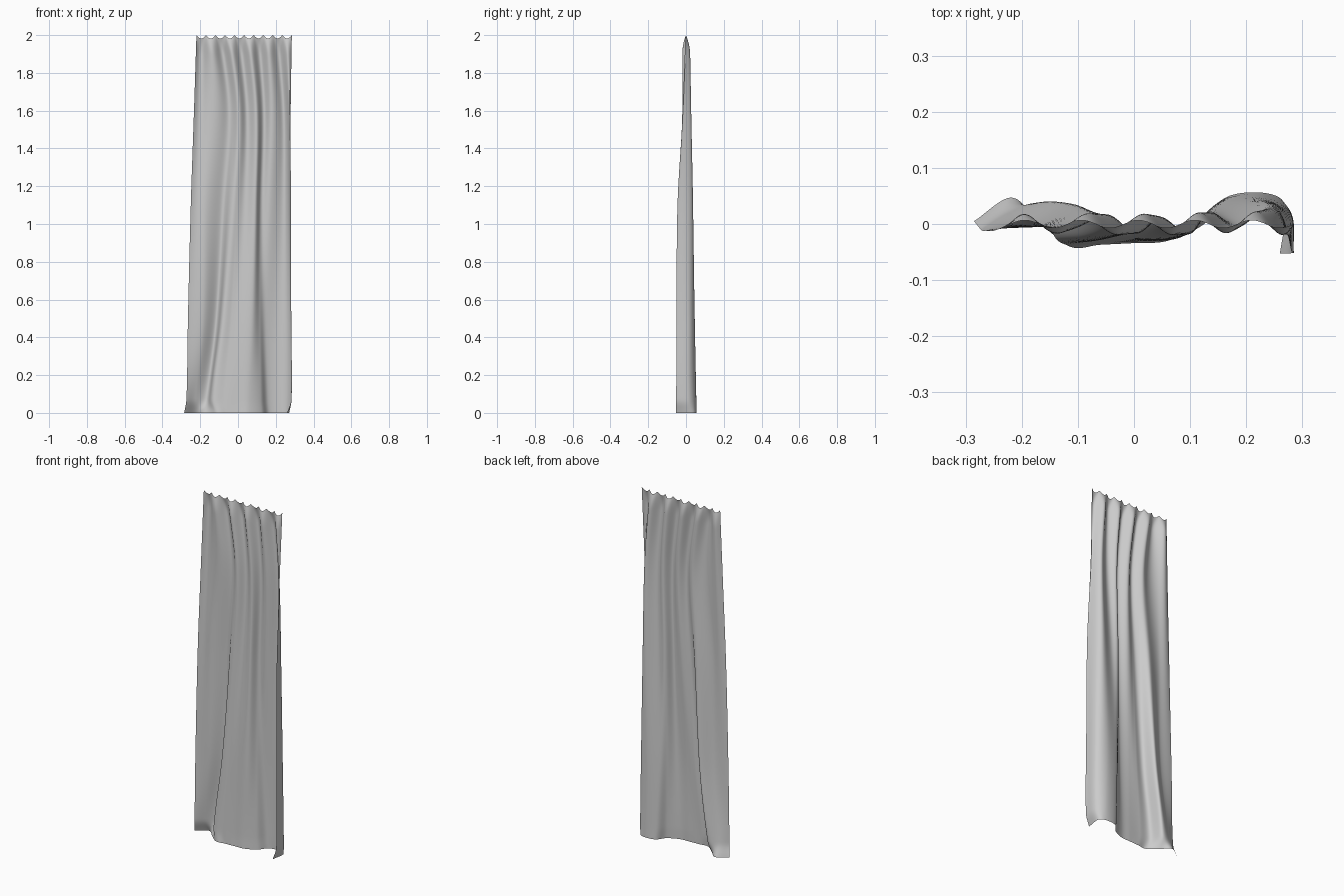
import bpy, bmesh, math
from mathutils import Vector

if "Cube" in bpy.data.objects:
    bpy.data.objects.remove(bpy.data.objects["Cube"])

NU, NV = 160, 70

# Plan outlines of the cloth (x, y) from left edge to right edge, keyed by height
OUTLINES = {
    0.0: [(-.285, .005), (-.22, .047), (-.175, .01), (-.115, -.04), (-.06, -.037), (0, -.034),
          (.06, -.03), (.125, .0), (.165, .048), (.235, .055), (.27, .03), (.26, -.053)],
    0.07: [(-.273, -.01), (-.225, .02), (-.165, .035), (-.135, -.03), (-.07, -.035), (0, -.032),
           (.06, -.028), (.12, .0), (.16, .045), (.235, .053), (.28, .02), (.282, -.052)],
    0.5: [(-.265, -.012), (-.185, -.002), (-.115, .038), (-.085, -.025), (-.035, -.022), (.01, -.027),
          (.075, -.024), (.115, .005), (.15, .035), (.22, .045), (.275, .02), (.282, -.05)],
    1.1: [(-.25, -.012), (-.18, -.008), (-.09, .028), (-.045, -.015), (-.005, -.008), (.04, -.012),
          (.09, -.012), (.12, .008), (.16, .02), (.225, .03), (.268, .015), (.28, -.045)],
    1.6: [(-.233, -.006), (-.17, -.003), (-.08, .012), (-.03, -.003), (.01, -.002), (.05, -.003),
          (.095, -.003), (.13, .005), (.17, .01), (.225, .013), (.262, .008), (.279, -.016)],
}
LEFT, RIGHT = -.22, .285
top = [(LEFT + (RIGHT - LEFT) * i / 11, 0) for i in range(12)]


def spline(ts, ps, t):
    """Smooth curve through points ps at parameters ts."""
    i = max(k for k in range(len(ts) - 1) if ts[k] <= t + 1e-9)

    def slope(k):
        a, b = max(k - 1, 0), min(k + 1, len(ts) - 1)
        return (ps[b] - ps[a]) / (ts[b] - ts[a])
    h = ts[i + 1] - ts[i]
    s = (t - ts[i]) / h
    return (ps[i] * (2*s**3 - 3*s**2 + 1) + slope(i) * h * (s**3 - 2*s**2 + s)
            + ps[i + 1] * (3*s**2 - 2*s**3) + slope(i + 1) * h * (s**3 - s**2))


keys = list(OUTLINES.items()) + [(2.0, top)]
heights = [k for k, _ in keys]
columns = [[Vector(row[i]) for _, row in keys] for i in range(12)]
params = [i / 11 for i in range(12)]

bm = bmesh.new()
grid = []
for j in range(NV + 1):
    # Rows are closer together near the hem and the heading
    v = j / NV
    z = 2 * (v - math.sin(4 * math.pi * v) / (4 * math.pi) * .0 - math.sin(2 * math.pi * v) * .09)
    outline = [spline(heights, c, z) for c in columns]
    # Pleats: pinched at the hooks, fullest just below, fading downwards
    amp = .019 * min(1, max(0, (z - .15) / 1.75)) ** 1.3
    pinch = max(0, (z - 1.9) / .1)
    amp *= 1 - .65 * pinch ** 2
    row = []
    for i in range(NU + 1):
        u = i / NU
        p = spline(params, outline, u)
        wave = math.sin(10 * math.pi * u)
        # Heading sags between hooks
        sag = .018 * abs(wave) * pinch
        row.append(bm.verts.new((p.x, p.y + amp * wave, z - sag)))
    grid.append(row)
for j in range(NV):
    for i in range(NU):
        bm.faces.new((grid[j][i], grid[j][i + 1], grid[j + 1][i + 1], grid[j + 1][i]))

mesh = bpy.data.meshes.new("curtain")
bm.to_mesh(mesh)
bm.free()
curtain = bpy.data.objects.new("curtain", mesh)
bpy.context.collection.objects.link(curtain)

cloth = bpy.data.materials.new("grey cloth")
cloth.diffuse_color = (.6, .6, .6, 1)
cloth.use_nodes = True
cloth.node_tree.nodes["Principled BSDF"].inputs["Base Color"].default_value = cloth.diffuse_color
mesh.materials.append(cloth)

bpy.context.view_layer.objects.active = curtain
curtain.select_set(True)
bpy.ops.object.shade_smooth_by_angle(angle=math.radians(60))
